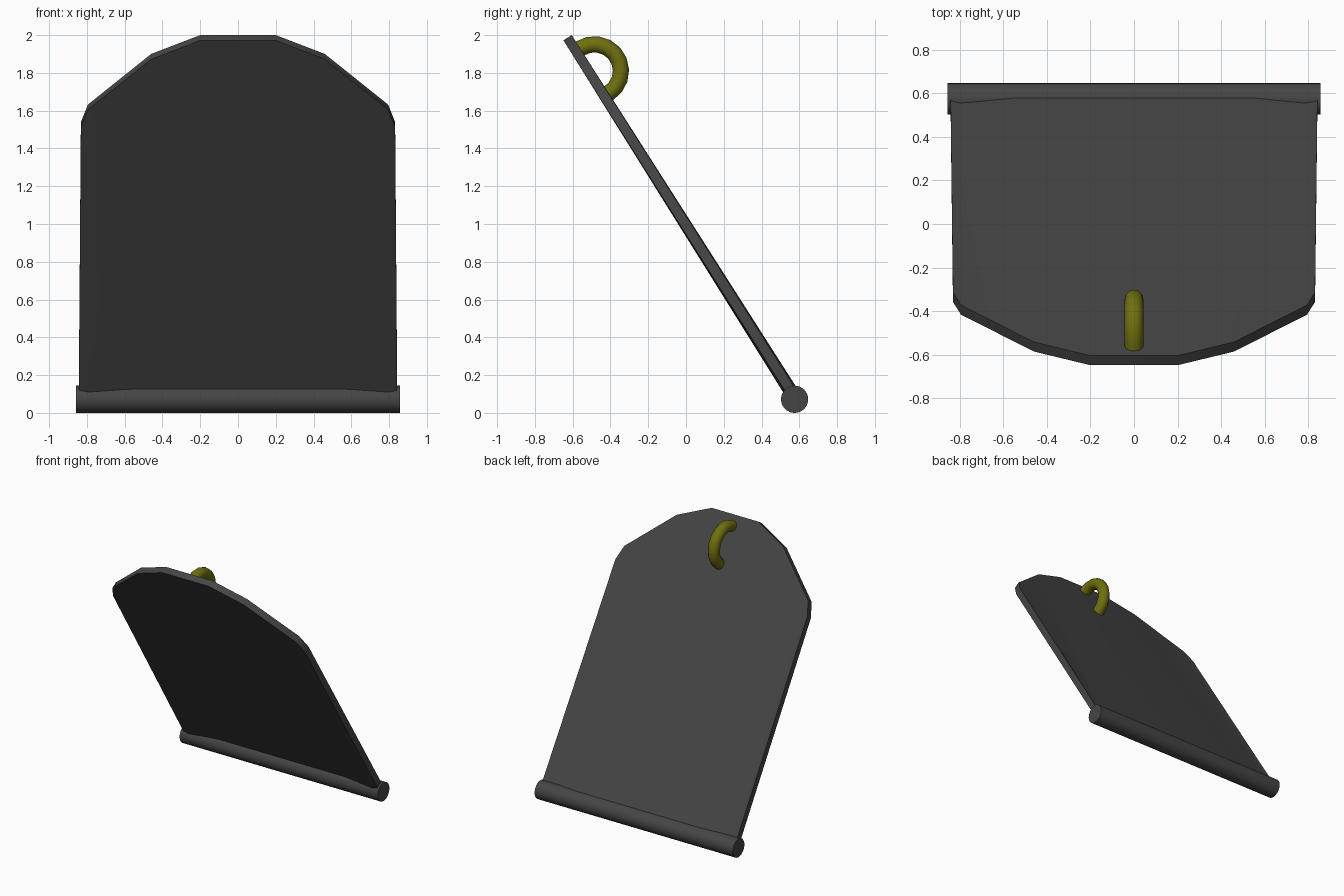
import bpy, bmesh, math
from mathutils import Vector

if "Cube" in bpy.data.objects:
    bpy.data.objects.remove(bpy.data.objects["Cube"])

DOWN = Vector((0, 0.534, -0.846))     # down the slope of the plate
OUT = Vector((0, 0.846, 0.534))       # out of the plate's back face
TOP = Vector((0, -0.605, 2.0))        # top of the back face, on the centre line


def material(name, color):
    m = bpy.data.materials.new(name)
    m.diffuse_color = (*color, 1)
    m.use_nodes = True
    m.node_tree.nodes["Principled BSDF"].inputs["Base Color"].default_value = m.diffuse_color
    return m


def finish(name, bm, mat, smooth=True):
    bmesh.ops.recalc_face_normals(bm, faces=bm.faces[:])
    me = bpy.data.meshes.new(name)
    bm.to_mesh(me)
    bm.free()
    ob = bpy.data.objects.new(name, me)
    bpy.context.collection.objects.link(ob)
    me.materials.append(mat)
    if smooth:
        bpy.ops.object.select_all(action='DESELECT')
        ob.select_set(True)
        bpy.context.view_layer.objects.active = ob
        bpy.ops.object.shade_smooth_by_angle(angle=math.radians(35))
    return ob


dark = material("dark_metal", (0.06, 0.06, 0.06))
olive = material("olive_metal", (0.16, 0.16, 0.005))

# Sloping plate: columns of (top x, distance below top, bottom x, bottom bulge)
half = [(0.20, 0.0, 0.55, 0.011), (0.46, 0.118, 0.80, -0.011),
        (0.795, 0.435, 0.83, -0.004), (0.832, 0.545, 0.843, 0.002)]
columns = [(-a, s, -b, n) for a, s, b, n in reversed(half)] + half
THICK, LENGTH = 0.052, 2.235
bm = bmesh.new()
rows = []
for a, s, b, n in columns:
    top = TOP + DOWN * s + Vector((a, 0, 0))
    bottom = TOP + DOWN * LENGTH + OUT * n + Vector((b, 0, 0))
    rows.append([bm.verts.new(p) for p in
                 (top, bottom, bottom - OUT * THICK, top - OUT * THICK)])
for c, d in zip(rows, rows[1:]):
    for i in range(4):
        j = (i + 1) % 4
        bm.faces.new((c[i], c[j], d[j], d[i]))
bm.faces.new(rows[0])
bm.faces.new(rows[-1])
finish("plate", bm, dark)

# Hinge rod along the bottom edge
bpy.ops.mesh.primitive_cylinder_add(vertices=32, radius=0.072, depth=1.715,
                                    location=(0, 0.575, 0.072),
                                    rotation=(0, math.pi / 2, 0))
rod = bpy.context.object
rod.name = "hinge_rod"
rod.data.materials.append(dark)
bpy.ops.object.shade_smooth_by_angle(angle=math.radians(35))

# Half-ring handle on the back face
centre = TOP + DOWN * 0.224
MAJOR, MINOR, STEPS, SIDES = 0.141, 0.043, 9, 12
bm = bmesh.new()
rings = []
for i in range(STEPS + 1):
    t = math.pi * i / STEPS
    radial = -DOWN * math.cos(t) + OUT * math.sin(t)
    ring = []
    for k in range(SIDES):
        u = 2 * math.pi * k / SIDES
        ring.append(bm.verts.new(centre + radial * (MAJOR + MINOR * math.cos(u))
                                 + Vector((MINOR * math.sin(u), 0, 0))))
    rings.append(ring)
for c, d in zip(rings, rings[1:]):
    for k in range(SIDES):
        j = (k + 1) % SIDES
        bm.faces.new((c[k], c[j], d[j], d[k]))
bm.faces.new(rings[0])
bm.faces.new(rings[-1])
finish("ring_handle", bm, olive)
